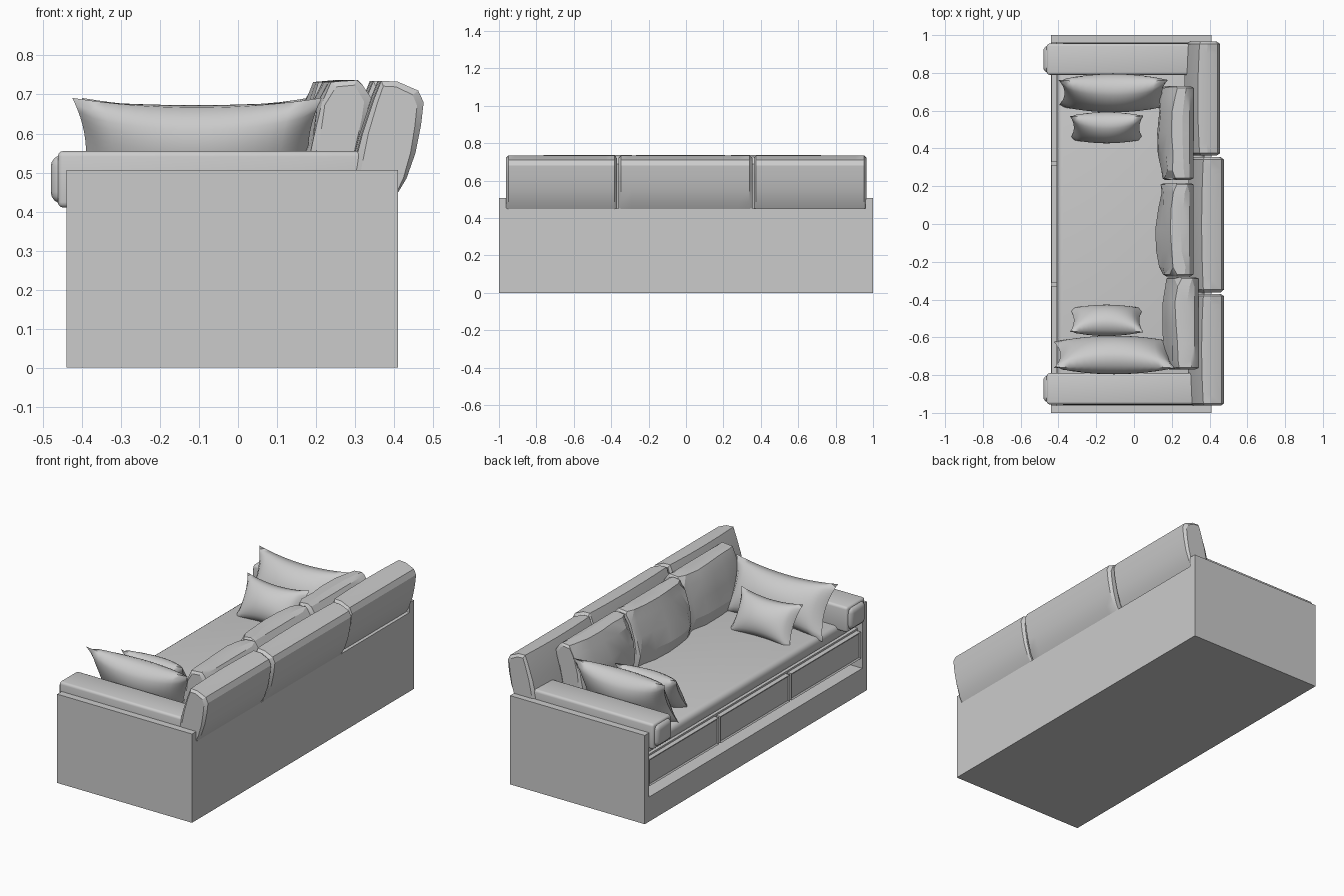
import bpy, bmesh, math, random
from mathutils import Vector, Matrix

if "Cube" in bpy.data.objects:
    bpy.data.objects.remove(bpy.data.objects["Cube"], do_unlink=True)

random.seed(4)
GREY = (0.6, 0.6, 0.6, 1)
fabric = bpy.data.materials.new("plain grey")
fabric.use_nodes = True
fabric.diffuse_color = GREY
fabric.node_tree.nodes["Principled BSDF"].inputs["Base Color"].default_value = GREY


def finish(bm, name, smooth=None):
    bmesh.ops.recalc_face_normals(bm, faces=bm.faces)
    mesh = bpy.data.meshes.new(name)
    bm.to_mesh(mesh)
    bm.free()
    mesh.materials.append(fabric)
    obj = bpy.data.objects.new(name, mesh)
    bpy.context.collection.objects.link(obj)
    if smooth:
        bpy.ops.object.select_all(action="DESELECT")
        obj.select_set(True)
        bpy.context.view_layer.objects.active = obj
        bpy.ops.object.shade_smooth_by_angle(angle=math.radians(smooth))
    return obj


def box(name, x, y, z, bevel=0, segments=3, inset=0):
    """Box from (min, max) pairs, optionally rounded or with a recessed -x face."""
    bm = bmesh.new()
    bmesh.ops.create_cube(bm, size=1)
    for v in bm.verts:
        v.co = [sum(r) / 2 + c * (r[1] - r[0]) for r, c in zip((x, y, z), v.co)]
    if inset:
        bm.normal_update()
        front = [f for f in bm.faces if f.normal.x < -0.9]
        bmesh.ops.inset_individual(bm, faces=front, thickness=inset, depth=-0.006)
    if bevel:
        bmesh.ops.bevel(bm, geom=bm.edges[:], offset=bevel, segments=segments,
                        profile=0.5, affect="EDGES")
    return finish(bm, name, 35 if bevel else None)


def back_cushion(name, profile, y0, y1, bulge, shift, crumple):
    """Loft a side profile (x, z) along y, with a fuller, creased middle and rounded ends."""
    bm = bmesh.new()
    cx = sum(p[0] for p in profile) / len(profile)
    cz = sum(p[1] for p in profile) / len(profile)
    rings = []
    for t in (-1, -0.96, -0.8, -0.45, 0, 0.45, 0.8, 0.96, 1):
        size = 0.8 if abs(t) == 1 else 1
        ring = []
        for px, pz in profile:
            dx = px - cx
            if px < cx + 0.35 * (pz - cz):
                dx += bulge * t * t + random.uniform(-crumple, crumple)
            ring.append(bm.verts.new((cx + shift + dx * size,
                                      (y0 + y1) / 2 + t * (y1 - y0) / 2,
                                      cz + (pz - cz) * (0.5 + size / 2 if pz > cz else 1))))
        rings.append(ring)
    n = len(profile)
    for a, b in zip(rings, rings[1:]):
        for i in range(n):
            bm.faces.new((a[i], a[(i + 1) % n], b[(i + 1) % n], b[i]))
    bm.faces.new(rings[0])
    bm.faces.new(rings[-1])
    if crumple:
        bmesh.ops.triangulate(bm, faces=bm.faces[:])
    return finish(bm, name, 20)


def pillow(name, width, height, thick, bottom, top, x, side):
    """Pinched pillow leaning from bottom (y, z) to top (y, z)."""
    bm = bmesh.new()
    base, tip = Vector((0, *bottom)), Vector((0, *top))
    up = (tip - base).normalized()
    across = Vector((1, 0, 0))
    out = across.cross(up)
    middle = (base + tip) / 2 + across * x
    for s in (-1, 1):
        grid = bmesh.ops.create_grid(bm, x_segments=16, y_segments=16, size=1)
        for v in grid["verts"]:
            u, w = v.co.x, v.co.y
            puff = max(0, (1 - u ** 2) * (1 - w ** 2)) ** 0.5
            pu = u * (1 - 0.11 * (1 - w * w)) * width / 2
            pw = w * (1 - 0.18 * (1 - u * u)) * height / 2
            v.co = middle + across * pu + up * pw + out * (s * puff * thick / 2)
    bmesh.ops.remove_doubles(bm, verts=bm.verts, dist=0.0005)
    if side < 0:
        bmesh.ops.transform(bm, matrix=Matrix.Scale(-1, 4, (0, 1, 0)), verts=bm.verts)
    return finish(bm, name, 60)


# Frame: low platform, back and the drawer carcass above an open recess
box("platform", (-0.44, 0.37), (-0.96, 0.96), (0, 0.14))
box("back_panel", (0.37, 0.41), (-0.96, 0.96), (0, 0.45))
box("carcass", (-0.41, 0.37), (-0.96, 0.96), (0.2, 0.36))
box("recess_back", (-0.15, -0.11), (-0.96, 0.96), (0.14, 0.2))

# Three drawers with recessed fronts
for i in range(3):
    y = -0.96 + i * 0.64
    box(f"drawer_{i + 1}", (-0.437, -0.40), (y + 0.008, y + 0.632), (0.198, 0.35), inset=0.012)

# Seat mattress
box("seat", (-0.405, 0.37), (-0.957, 0.957), (0.355, 0.435), bevel=0.03, segments=4)

# Ends: panels, arm cushions, their padded fronts and loose pillows
for s, side in ((1, "left"), (-1, "right")):
    span = lambda a, b: tuple(sorted((s * a, s * b)))
    box(f"side_panel_{side}", (-0.44, 0.41), span(0.96, 1), (0, 0.506))
    box(f"arm_cushion_{side}", (-0.462, 0.32), span(0.79, 0.955), (0.41, 0.555), bevel=0.014)
    box(f"arm_pad_{side}", (-0.48, -0.41), span(0.80, 0.945), (0.42, 0.545), bevel=0.03, segments=4)
    width, x = (0.58, -0.11) if s > 0 else (0.64, -0.105)
    pillow(f"large_pillow_{side}", width, 0.31, 0.19, (0.625, 0.415), (0.762, 0.69), x, s)
    pillow(f"small_pillow_{side}", 0.39, 0.25, 0.15, (0.445, 0.405), (0.575, 0.63), -0.145, s)

# Rear row of back cushions, leaning over the back panel
rear = [(0.30, 0.44), (0.405, 0.44), (0.432, 0.485), (0.455, 0.55), (0.469, 0.62), (0.476, 0.68),
        (0.462, 0.71), (0.40, 0.733), (0.358, 0.735), (0.34, 0.69), (0.31, 0.6), (0.285, 0.5)]
for i, (a, b) in enumerate(((-0.962, -0.37), (-0.362, 0.355), (0.363, 0.965))):
    back_cushion(f"rear_cushion_{i + 1}", rear, a, b, 0.01, -0.02 if i == 2 else 0, 0)

# Front row of softer cushions
front = [(0.155, 0.43), (0.28, 0.43), (0.30, 0.53), (0.33, 0.64), (0.338, 0.69),
         (0.315, 0.725), (0.27, 0.737), (0.215, 0.732), (0.19, 0.68), (0.16, 0.59), (0.142, 0.5)]
for i, (a, b, dx) in enumerate(((-0.77, -0.28, 0.004), (-0.277, 0.218, -0.022), (0.233, 0.73, -0.022))):
    back_cushion(f"front_cushion_{i + 1}", front, a, b, 0.03, dx, 0.009)
